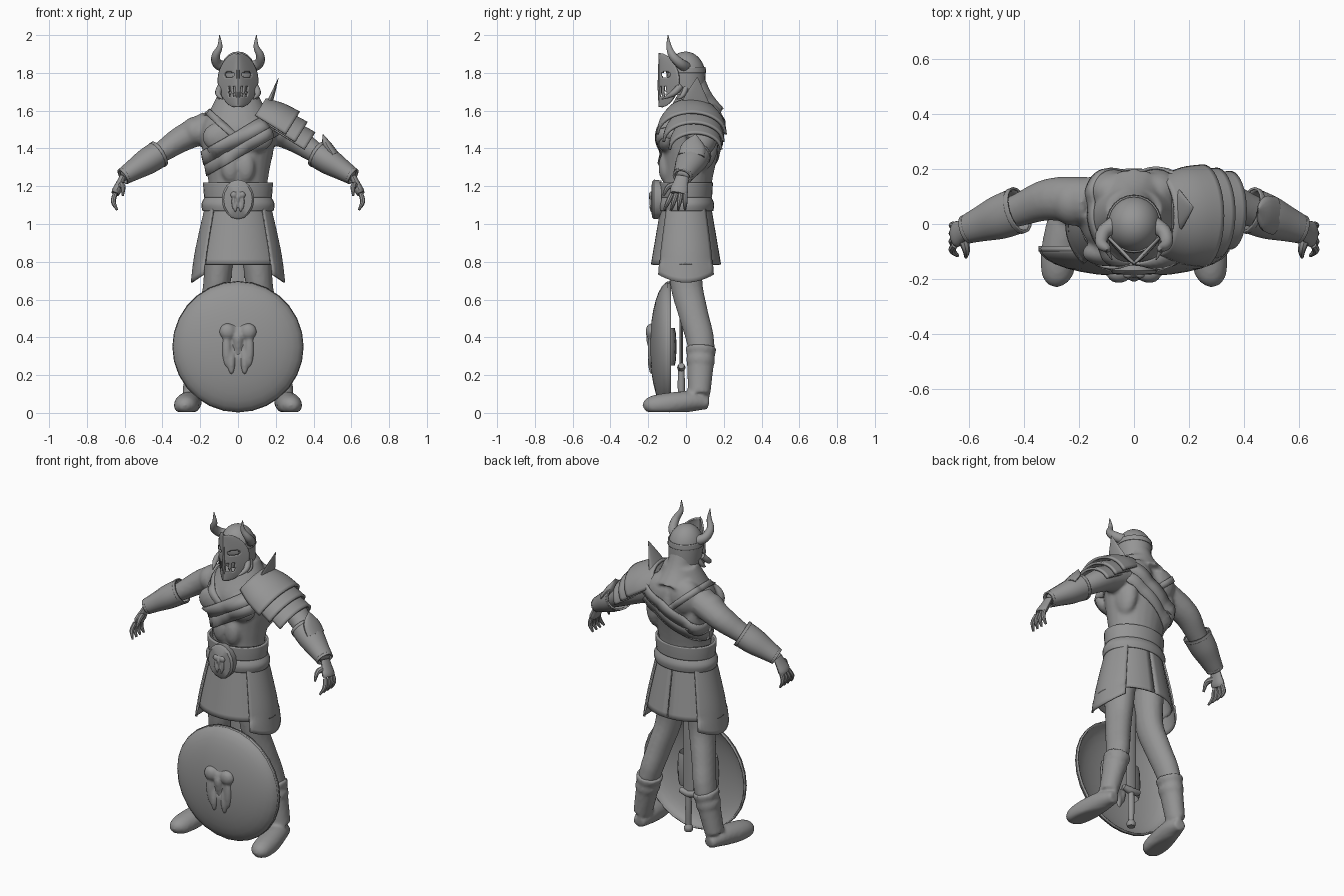
import bpy, bmesh
from math import sin, cos, pi, radians
from mathutils import Vector, Matrix
from mathutils.bvhtree import BVHTree

cube = bpy.data.objects.get("Cube")
if cube:
    bpy.data.objects.remove(cube, do_unlink=True)

shade = 0.3
grey = (shade, shade, shade, 1)
material = bpy.data.materials.new("plain_grey")
material.use_nodes = True
material.diffuse_color = grey
material.node_tree.nodes["Principled BSDF"].inputs["Base Color"].default_value = grey

across, depth, up = Matrix.Identity(3)

# Joints of the left side of the figure
hip, thigh, knee = Vector((.1, 0, .95)), Vector((.11, 0, .7)), Vector((.15, .04, .52))
calf, ankle = Vector((.19, .08, .35)), Vector((.245, .07, .1))
shoulder, upper_arm = Vector((.15, .08, 1.52)), Vector((.3, .09, 1.45))
elbow, wrist = Vector((.42, .05, 1.37)), Vector((.61, -.02, 1.25))


def along(start, end, fractions):
    return [Vector(start).lerp(Vector(end), f) for f in fractions]


def smooth_path(points, steps):
    """Catmull-Rom samples through a list of four-part vectors."""
    padded = [points[0], *points, points[-1]]
    samples = []
    for a, b, c, d in zip(padded, padded[1:], padded[2:], padded[3:]):
        for step in range(steps):
            t = step / steps
            samples.append(b + (c - a + (2*a - 5*b + 4*c - d + (3*(b - c) + d - a) * t) * t) * t / 2)
    return samples + [points[-1]]


def tube(bm, points, radii, flat=1, ref=across, sides=16, steps=4, arc=None, cap=True):
    """Elliptical loft; the radius lies along ref, and flat scales the other one."""
    path = smooth_path([Vector((*p, r)) for p, r in zip(points, radii)], steps)
    first, last = arc or (0, 360)
    count = sides + 1 if arc else sides
    rings = []
    for i, sample in enumerate(path):
        before, after = path[max(i - 1, 0)], path[min(i + 1, len(path) - 1)]
        tangent = (after - before).to_3d().normalized()
        u = (ref - tangent * ref.dot(tangent)).normalized()
        v = tangent.cross(u) * flat
        angles = [radians(first + (last - first) * j / sides) for j in range(count)]
        rings.append([bm.verts.new(sample.to_3d() + (u * cos(a) + v * sin(a)) * sample.w) for a in angles])
    for ring, following in zip(rings, rings[1:]):
        for j in range(sides):
            k = (j + 1) % count
            bm.faces.new((ring[j], ring[k], following[k], following[j]))
    if cap and not arc:
        bm.faces.new(rings[0])
        bm.faces.new(rings[-1])


def ball(bm, centre, size):
    matrix = Matrix.Translation(centre) @ Matrix.Diagonal((*size, 1))
    bmesh.ops.create_uvsphere(bm, u_segments=16, v_segments=10, radius=1, matrix=matrix)


def reflect(bm):
    copies = bmesh.ops.duplicate(bm, geom=bm.verts[:] + bm.edges[:] + bm.faces[:])["geom"]
    for item in copies:
        if isinstance(item, bmesh.types.BMVert):
            item.co.x *= -1


def finish(bm, name, thickness=0, voxel=0):
    bmesh.ops.recalc_face_normals(bm, faces=bm.faces[:])
    mesh = bpy.data.meshes.new(name)
    bm.to_mesh(mesh)
    bm.free()
    mesh.materials.append(material)
    part = bpy.data.objects.new(name, mesh)
    bpy.context.collection.objects.link(part)
    bpy.ops.object.select_all(action='DESELECT')
    part.select_set(True)
    bpy.context.view_layer.objects.active = part
    if voxel:
        fuse = part.modifiers.new("fuse", 'REMESH')
        fuse.mode, fuse.voxel_size, fuse.use_smooth_shade = 'VOXEL', voxel, True
        soften = part.modifiers.new("soften", 'SMOOTH')
        soften.factor, soften.iterations = .5, 6
    else:
        bpy.ops.object.shade_smooth_by_angle(angle=radians(40))
    if thickness:
        shell = part.modifiers.new("shell", 'SOLIDIFY')
        shell.thickness, shell.offset = thickness, 0
    return part


def tube_part(name, points, radii, mirror=False, thickness=0, **options):
    bm = bmesh.new()
    tube(bm, points, radii, cap=not thickness, **options)
    if mirror:
        reflect(bm)
    finish(bm, name, thickness)


def column(bottom, top, count, y=0, lean=0):
    """Evenly spaced heights on the centre line, bending back towards the top."""
    fractions = [i / (count - 1) for i in range(count)]
    return [(0, y + lean * f * f, bottom + (top - bottom) * f) for f in fractions]


# Body: limbs and muscles of one side are reflected, then fused with the torso
bm = bmesh.new()
tube(bm, [hip, thigh, knee, calf, ankle], [.09, .073, .066, .06, .04], flat=1.2)
tube(bm, [shoulder, upper_arm, elbow, wrist], [.09, .078, .06, .035], flat=.9, ref=depth)
ball(bm, (.22, .08, 1.49), (.085, .088, .08))
ball(bm, (.09, -.105, 1.46), (.1, .05, .08))
ball(bm, (.13, .08, 1.42), (.06, .09, .14))
ball(bm, (.08, .12, 1.53), (.1, .08, .11))
ball(bm, (.04, -.11, 1.3), (.05, .036, .08))
reflect(bm)
tube(bm, column(.9, 1.7, 9, lean=.05), [.15, .16, .16, .155, .17, .19, .2, .15, .1], flat=.82, sides=24)
tube(bm, [(0, .08, 1.58), (0, .06, 1.67), (0, .03, 1.76)], [.13, .08, .07])
body = finish(bm, "body", voxel=.01)

# Hands: a palm, four drooping fingers and a thumb
bm = bmesh.new()
palm = wrist + Vector((.04, -.02, -.09))
tube(bm, along(wrist, palm, [0, .4, .8, 1]), [.034, .04, .048, .042], flat=.5, ref=depth)
for finger in range(4):
    spread = finger / 3 - .5
    root = palm + depth * spread * .07
    tip = root + Vector((-.01, spread * .04 - .02, -.085))
    bend = (root + tip) / 2 + across * .015
    tube(bm, [root, bend, tip], [.013, .013, .006], sides=8)
thumb = wrist + Vector((0, -.1, -.1))
tube(bm, [(wrist + palm) / 2, (wrist + thumb) / 2 - depth * .02, thumb], [.02, .015, .006], sides=8)
reflect(bm)
finish(bm, "hands")

# Boots with cuffs, straps and flattened soles
bm = bmesh.new()
tube(bm, along(calf, ankle, [0, .5, 1]), [.068, .06, .052], flat=1.15)
tube(bm, along(calf, ankle, [0, .12]), [.075, .073], flat=1.1)
tube(bm, along(calf, ankle, [.25, .36]), [.07, .068], flat=1.1)
tube(bm, [(.24, .12, .05), (.25, .03, .06), (.27, -.1, .045), (.28, -.19, .035), (.28, -.22, .02)],
     [.035, .06, .068, .055, .02], flat=.9)
reflect(bm)
for vert in bm.verts:
    vert.co.z = max(vert.co.z, .004)
finish(bm, "boots", voxel=.01)

# Bracers with raised rims, and the pointed guard on the left elbow
arm = dict(ref=depth, flat=.85)
tube_part("bracers", along(elbow, wrist, [0, .35, .7, 1]), [.08, .076, .06, .047], mirror=True, thickness=.01, **arm)
tube_part("bracer_rims", along(elbow, wrist, [-.02, .05]), [.083, .083], mirror=True, thickness=.008, **arm)
tube_part("bracer_cuffs", along(elbow, wrist, [.94, 1]), [.051, .049], mirror=True, thickness=.008, **arm)
tube_part("elbow_guard", [(.51, .03, 1.36), (.47, .04, 1.42), (.45, .05, 1.475)], [.07, .06, .003], flat=.4, ref=depth)

# Layered left shoulder armour, each plate smaller and further down the arm
slope = Vector((.8, 0, -.5))
for layer, name in enumerate(["upper", "middle", "lower"]):
    edge = Vector((.25, .03, 1.47)) + layer * Vector((.05, .01, -.04))
    size = .18 - .022 * layer
    tube_part(f"{name}_shoulder_plate", [edge - slope * .2, edge - slope * .1, edge],
              [size * .75, size * .94, size], flat=.78, ref=depth, sides=24, arc=(2, 178), thickness=.014)
tube_part("shoulder_fin", [(.13, .05, 1.55), (.17, .05, 1.65), (.215, .06, 1.775)], [.11, .07, .003], flat=.22, ref=depth)

# Straps laid onto the body surface by casting rays from inside it
bpy.context.view_layer.update()
surface = BVHTree.FromObject(body, bpy.context.evaluated_depsgraph_get())


def strap(name, centre, direction, width, reach=180, lift=.004, count=56):
    direction = Vector(direction).normalized()
    side = direction.cross(depth) * width / 2
    bm = bmesh.new()
    rows = []
    for i in range(count + 1):
        angle = radians(reach * (2 * i / count - 1))
        ray = direction * cos(angle) + depth * sin(angle)
        row = []
        for offset in (-side, side * 0, side):
            start = Vector(centre) + offset
            distance = surface.ray_cast(start, ray)[3] or .2
            row.append(bm.verts.new(start + ray * (min(distance, .24) + lift)))
        rows.append(row)
    for row, following in zip(rows, rows[1:]):
        for j in range(2):
            bm.faces.new((row[j], row[j+1], following[j+1], following[j]))
    finish(bm, name, thickness=.01)


strap("upper_chest_strap", (0, .02, 1.455), (.87, 0, .5), width=.07, lift=.008)
strap("lower_chest_strap", (0, .02, 1.39), (.87, 0, .5), width=.07)
strap("cross_strap", (0, .02, 1.45), (-.74, 0, .67), width=.035, reach=95, lift=.002)

# Skirt split at the back, curved side flaps, belts and buckle
tube_part("skirt", column(.785, 1.1, 3), [.235, .2, .165], flat=.77, sides=40, arc=(-269, 89), thickness=.01)
bm = bmesh.new()
tube(bm, column(.69, 1.1, 4), [.245, .228, .2, .168], flat=.88, arc=(-42, 42))
for vert in bm.verts:
    if vert.co.z < .75:
        vert.co.z += 2 * vert.co.y ** 2
reflect(bm)
finish(bm, "side_flaps", thickness=.01)
tube_part("waist_belt", column(1.14, 1.22, 3), [.172, .176, .178], flat=.76, sides=32, thickness=.014)
tube_part("lower_belt", column(1.07, 1.14, 3), [.182, .188, .17], flat=.76, sides=32, thickness=.012)
tube_part("buckle", along((0, -.13, 1.13), (0, -.186, 1.13), [0, .7, .9, 1]), [.082, .086, .076, .01], flat=1.22, steps=1)


def emblem(name, centre, scale):
    """Horned face relief: brow lobes, cheeks and a nose."""
    bm = bmesh.new()
    ball(bm, (.055, 0, .06), (.045, .035, .045))
    ball(bm, (.06, 0, -.03), (.026, .024, .1))
    ball(bm, (.035, 0, -.1), (.022, .022, .07))
    reflect(bm)
    ball(bm, (0, .01, 0), (.07, .018, .12))
    tube(bm, along((0, 0, .08), (0, 0, -.08), [0, .3, .7, 1]), [.01, .03, .02, .004])
    bmesh.ops.transform(bm, matrix=Matrix.Translation(centre) @ Matrix.Scale(scale, 4), verts=bm.verts[:])
    finish(bm, name, voxel=.008 * scale)


emblem("buckle_emblem", (0, -.184, 1.13), scale=.4)
emblem("shield_emblem", (0, -.18, .37), scale=1)

# Domed shield with a rim and an inner grip
middle, radius = .35, .342
curve = [i * pi / 16.2 for i in range(9)]
tube_part("shield", [(0, -.085 - .1 * sin(a), middle) for a in curve], [radius * cos(a) for a in curve],
          sides=28, steps=1, thickness=.012)
tube_part("shield_rim", [(0, -.08, middle), (0, -.1, middle)], [radius, radius], sides=28, steps=1, thickness=.008)
tube_part("shield_grip", [(-.11, -.15, middle), (-.09, -.07, middle), (.09, -.07, middle), (.11, -.15, middle)],
          [.1] * 4, flat=.1, ref=up, sides=8)

# Sword standing point up behind the shield
sword_y = -.025
tube_part("sword_blade", column(.23, .92, 5, y=sword_y), [.034, .034, .034, .034, .003], flat=.3, sides=4, steps=1)
tube_part("sword_guard", [(-.055, sword_y, .25), (0, sword_y, .24), (.055, sword_y, .25)], [.016, .022, .016], ref=up)
tube_part("sword_grip", column(.05, .25, 3, y=sword_y), [.016, .019, .016])
tube_part("sword_pommel", column(.01, .05, 3, y=sword_y), [.022, .026, .016])

# Helmet dome, brow band, horns and cheek tusks
crown = [i * pi / 20 for i in range(11)]
tube_part("helmet", [(0, .01, 1.69)] + [(0, -.01 * sin(a), 1.79 + .122 * sin(a)) for a in crown],
          [.09] + [.002 + .096 * cos(a) for a in crown], flat=1.05, sides=24, steps=2)
tube_part("brow_band", column(1.8, 1.83, 2), [.099, .096], flat=1.05, sides=24, thickness=.006)
tube_part("horns", [(.07, 0, 1.83), (.11, -.03, 1.85), (.118, -.07, 1.89), (.096, -.09, 1.94), (.098, -.095, 2)],
          [.03, .027, .022, .014, .002], sides=12, ref=depth, mirror=True)
tube_part("cheek_tusks", [(.09, -.03, 1.73), (.105, -.07, 1.69), (.08, -.13, 1.66)], [.018, .016, .002], ref=up, mirror=True)
tube_part("jaw_tusks", [(.085, 0, 1.72), (.1, -.02, 1.68), (.1, -.05, 1.66)], [.014, .012, .002], ref=up, mirror=True)

# Ridged face mask with eye openings and breathing slots left out
bm = bmesh.new()
columns, levels, front = 32, 36, -.14
rows = []
for level in range(levels + 1):
    t = level / levels
    half = .02 + .084 * sin(pi * t) ** .6
    spots = [2 * j / columns - 1 for j in range(columns + 1)]
    rows.append([bm.verts.new((half * s, front + half * abs(s) ** 1.4, 1.62 + .28 * t)) for s in spots])
for row, following in zip(rows, rows[1:]):
    for j in range(columns):
        face = bm.faces.new((row[j], row[j+1], following[j+1], following[j]))
        spot = face.calc_center_median()
        x, z = abs(spot.x), spot.z
        eye = ((x - .046) / .026) ** 2 + ((z - 1.79) / .017) ** 2 < 1
        slot = min(abs(x - .018), abs(x - .042)) < .0065 and abs(z - 1.7) < .028
        if eye or slot:
            bm.faces.remove(face)
finish(bm, "face_mask", thickness=.01)
tube_part("nose_ridge", column(1.625, 1.905, 4, y=-.14), [.005, .01, .008, .005], sides=8)
